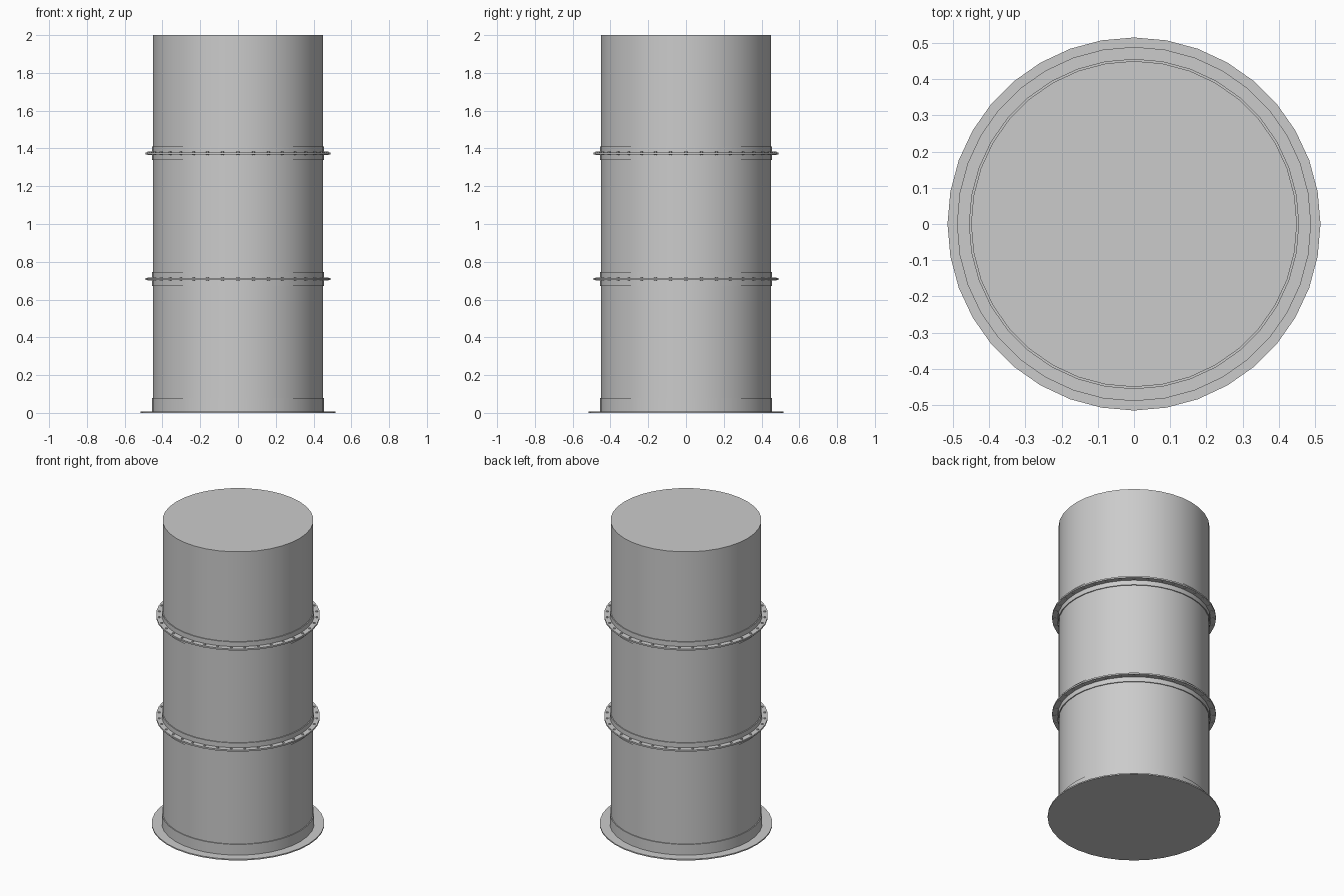
import bpy, bmesh, math

if "Cube" in bpy.data.objects:
    bpy.data.objects.remove(bpy.data.objects["Cube"])

SIDES = 36


def smooth(obj):
    bpy.ops.object.select_all(action='DESELECT')
    obj.select_set(True)
    bpy.context.view_layer.objects.active = obj
    bpy.ops.object.shade_smooth_by_angle(angle=math.radians(35))


def lathe(name, profile):
    """Revolve a closed (radius, z) profile around z; radius 0 ends make a solid."""
    bm = bmesh.new()
    rings = []
    for r, z in profile:
        if r == 0:
            rings.append([bm.verts.new((0, 0, z))] * SIDES)
        else:
            rings.append([bm.verts.new((r * math.cos(2 * math.pi * i / SIDES),
                                        r * math.sin(2 * math.pi * i / SIDES), z))
                          for i in range(SIDES)])
    for k in range(len(rings)):
        a, b = rings[k], rings[(k + 1) % len(rings)]
        if a[0] is a[1] and b[0] is b[1]:
            continue
        for i in range(SIDES):
            j = (i + 1) % SIDES
            face = list(dict.fromkeys((a[i], a[j], b[j], b[i])))
            bm.faces.new(face)
    bmesh.ops.recalc_face_normals(bm, faces=bm.faces)
    mesh = bpy.data.meshes.new(name)
    bm.to_mesh(mesh)
    bm.free()
    obj = bpy.data.objects.new(name, mesh)
    bpy.context.collection.objects.link(obj)
    smooth(obj)
    return obj


def bolt_ring(name, z, radius=0.471, count=36):
    """Ring of bolts passing through a flange, heads showing on both sides."""
    bm = bmesh.new()
    for i in range(count):
        a = 2 * math.pi * i / count
        made = bmesh.ops.create_cone(bm, cap_ends=True, segments=12,
                                     radius1=0.0075, radius2=0.0075, depth=0.018)
        bmesh.ops.translate(bm, verts=made['verts'],
                            vec=(radius * math.cos(a), radius * math.sin(a), z))
    mesh = bpy.data.meshes.new(name)
    bm.to_mesh(mesh)
    bm.free()
    obj = bpy.data.objects.new(name, mesh)
    bpy.context.collection.objects.link(obj)
    smooth(obj)


# Main column
lathe("column", [(0, 0.0), (0.45, 0.0), (0.45, 2.0), (0, 2.0)])

# Base: flat plate with an upright collar
lathe("base_plate", [(0, 0.0), (0.515, 0.0), (0.515, 0.008), (0, 0.008)])
lathe("base_collar", [(0.449, 0.006), (0.456, 0.006), (0.456, 0.078), (0.449, 0.078)])

# Bolted joints: upper and lower angle rings meeting at the flange
for n, z in (("lower", 0.709), ("upper", 1.374)):
    for side, s in (("bottom", -1), ("top", 1)):
        lathe(f"{n}_joint_{side}_ring",
              [(0.449, z), (0.489, z), (0.489, z + s * 0.005),
               (0.456, z + s * 0.005), (0.456, z + s * 0.036), (0.449, z + s * 0.036)])
    bolt_ring(f"{n}_joint_bolts", z)
